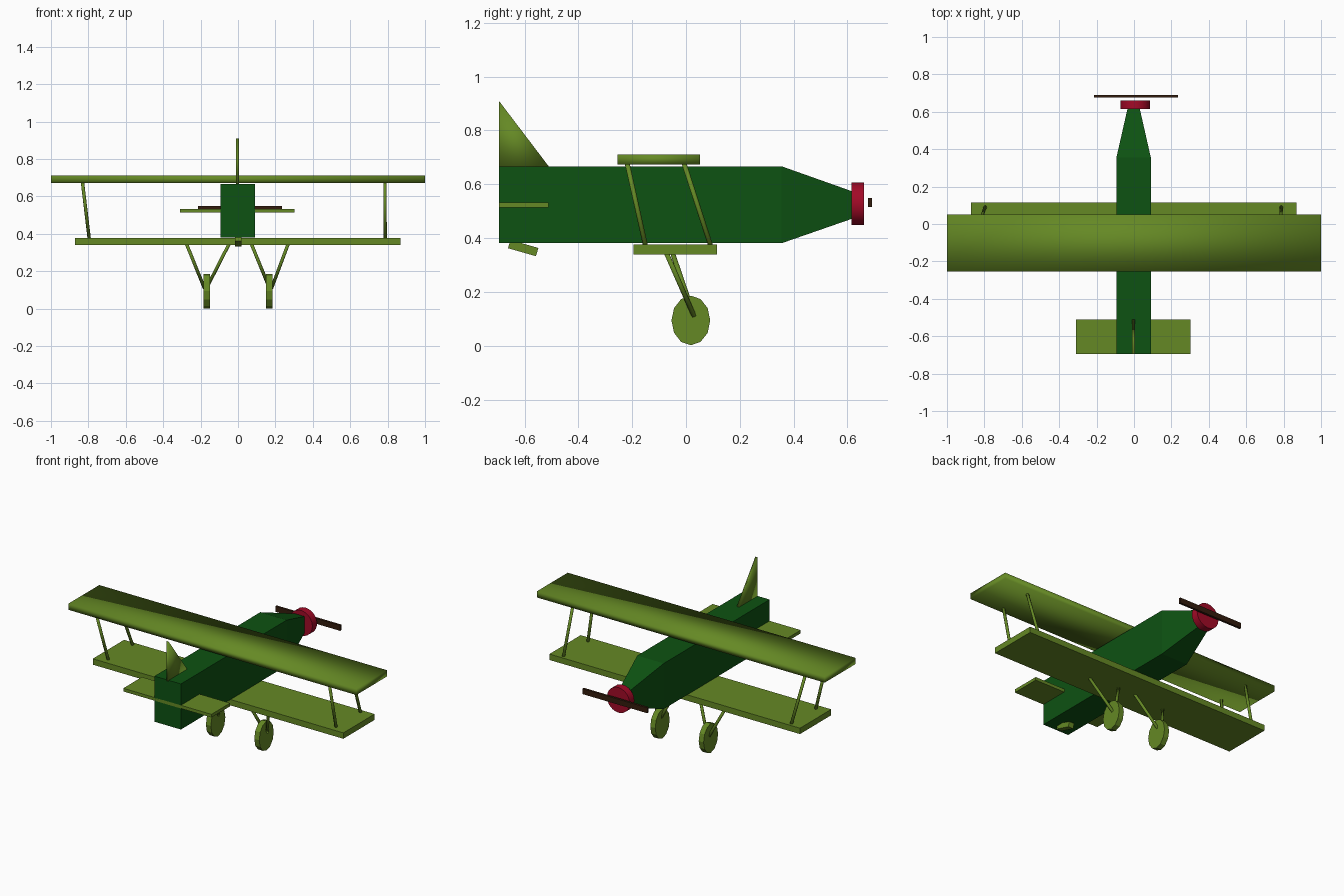
import bpy, bmesh, math
from mathutils import Vector, Matrix

cube = bpy.data.objects.get("Cube")
if cube:
    bpy.data.objects.remove(cube, do_unlink=True)


def material(name, rgb):
    m = bpy.data.materials.new(name)
    m.use_nodes = True
    m.diffuse_color = (*rgb, 1)
    m.node_tree.nodes["Principled BSDF"].inputs["Base Color"].default_value = (*rgb, 1)
    return m


GREEN = material("dark_green", (0.004, 0.085, 0.006))
OLIVE = material("olive", (0.13, 0.25, 0.018))
RED = material("crimson", (0.36, 0.003, 0.02))
BROWN = material("dark_brown", (0.034, 0.012, 0.004))


def finish(name, bm, mat, smooth=False):
    bmesh.ops.recalc_face_normals(bm, faces=bm.faces)
    for f in bm.faces:
        f.smooth = smooth
    me = bpy.data.meshes.new(name)
    bm.to_mesh(me)
    bm.free()
    me.materials.append(mat)
    ob = bpy.data.objects.new(name, me)
    bpy.context.collection.objects.link(ob)
    return ob


def loft(name, rings, mat, smooth=False):
    """Skin a row of matching closed rings and cap both ends."""
    bm = bmesh.new()
    rows = [[bm.verts.new(p) for p in ring] for ring in rings]
    bm.faces.new(rows[0])
    bm.faces.new(rows[-1])
    n = len(rows[0])
    for a, b in zip(rows, rows[1:]):
        for i in range(n):
            j = (i + 1) % n
            bm.faces.new((a[i], a[j], b[j], b[i]))
    return finish(name, bm, mat, smooth)


def box(name, x, y, z, mat, smooth=False):
    rings = [[(x[0], y[0], h), (x[1], y[0], h), (x[1], y[1], h), (x[0], y[1], h)] for h in z]
    return loft(name, rings, mat, smooth)


def rod(name, a, b, r, mat):
    """Thin round rod between two points."""
    a, b = Vector(a), Vector(b)
    d = b - a
    bm = bmesh.new()
    turn = Matrix.Translation((a + b) / 2) @ d.to_track_quat('Z', 'Y').to_matrix().to_4x4()
    bmesh.ops.create_cone(bm, cap_ends=True, segments=10, radius1=r, radius2=r,
                          depth=d.length, matrix=turn)
    return finish(name, bm, mat, True)


def section(y, x, hw, z0, z1):
    return [(x - hw, y, z0), (x + hw, y, z0), (x + hw, y, z1), (x - hw, y, z1)]


# Fuselage: square body with a tapered nose
loft("fuselage", [section(-0.695, -0.002, 0.092, 0.381, 0.667),
                  section(0.355, -0.002, 0.092, 0.381, 0.667),
                  section(0.62, -0.002, 0.032, 0.473, 0.573)], GREEN)

# Nose ring and propeller
bm = bmesh.new()
bmesh.ops.create_cone(bm, cap_ends=True, segments=24, radius1=0.079, radius2=0.079, depth=0.046,
                      matrix=Matrix.Translation((0.007, 0.638, 0.527)) @ Matrix.Rotation(math.pi / 2, 4, 'X'))
nose = finish("nose_ring", bm, RED)
bpy.context.view_layer.objects.active = nose
nose.select_set(True)
bpy.ops.object.shade_smooth_by_angle(angle=math.radians(40))
nose.select_set(False)
box("propeller", (-0.215, 0.235), (0.677, 0.691), (0.515, 0.549), BROWN)

# Wings
box("upper_wing", (-1, 1), (-0.255, 0.052), (0.673, 0.711), OLIVE, smooth=True)
box("lower_wing", (-0.872, 0.868), (-0.195, 0.115), (0.34, 0.377), OLIVE)

# Tail surfaces
box("tailplane", (-0.31, 0.302), (-0.695, -0.51), (0.513, 0.533), OLIVE)
fin = [(-0.695, 0.66), (-0.505, 0.66), (-0.695, 0.91)]
loft("fin", [[(x, y, z) for y, z in fin] for x in (-0.011, 0.005)], OLIVE, smooth=True)

# Tilted tail skid
skid = box("tail_skid", (-0.018, 0.018), (-0.054, 0.054), (-0.016, 0.016), OLIVE)
skid.matrix_world = Matrix.Translation((0.002, -0.605, 0.363)) @ Matrix.Rotation(math.radians(-16), 4, 'X')

# Wing struts
for side, top, low in (("right", -0.832, -0.795), ("left", 0.786, 0.787)):
    rod("rear_strut_" + side, (top, -0.219, 0.68), (low, -0.15, 0.37), 0.009, OLIVE)
    rod("front_strut_" + side, (top, -0.008, 0.68), (low, 0.092, 0.37), 0.009, OLIVE)

# Landing gear: a pair of legs and an oval wheel on each side
for side, s, inner, outer in (("right", -1, -0.048, -0.275), ("left", 1, 0.072, 0.268)):
    rod("inner_leg_" + side, (inner, -0.05, 0.345), (s * 0.168, 0.03, 0.11), 0.009, OLIVE)
    rod("outer_leg_" + side, (outer, -0.073, 0.345), (s * 0.18, 0.03, 0.11), 0.009, OLIVE)
    ring = [(0.018 + 0.072 * math.sin(math.tau * i / 12), 0.094 - 0.092 * math.cos(math.tau * i / 12))
            for i in range(12)]
    loft("wheel_" + side, [[(x, y, z) for y, z in ring] for x in (s * 0.151, s * 0.185)], OLIVE)
